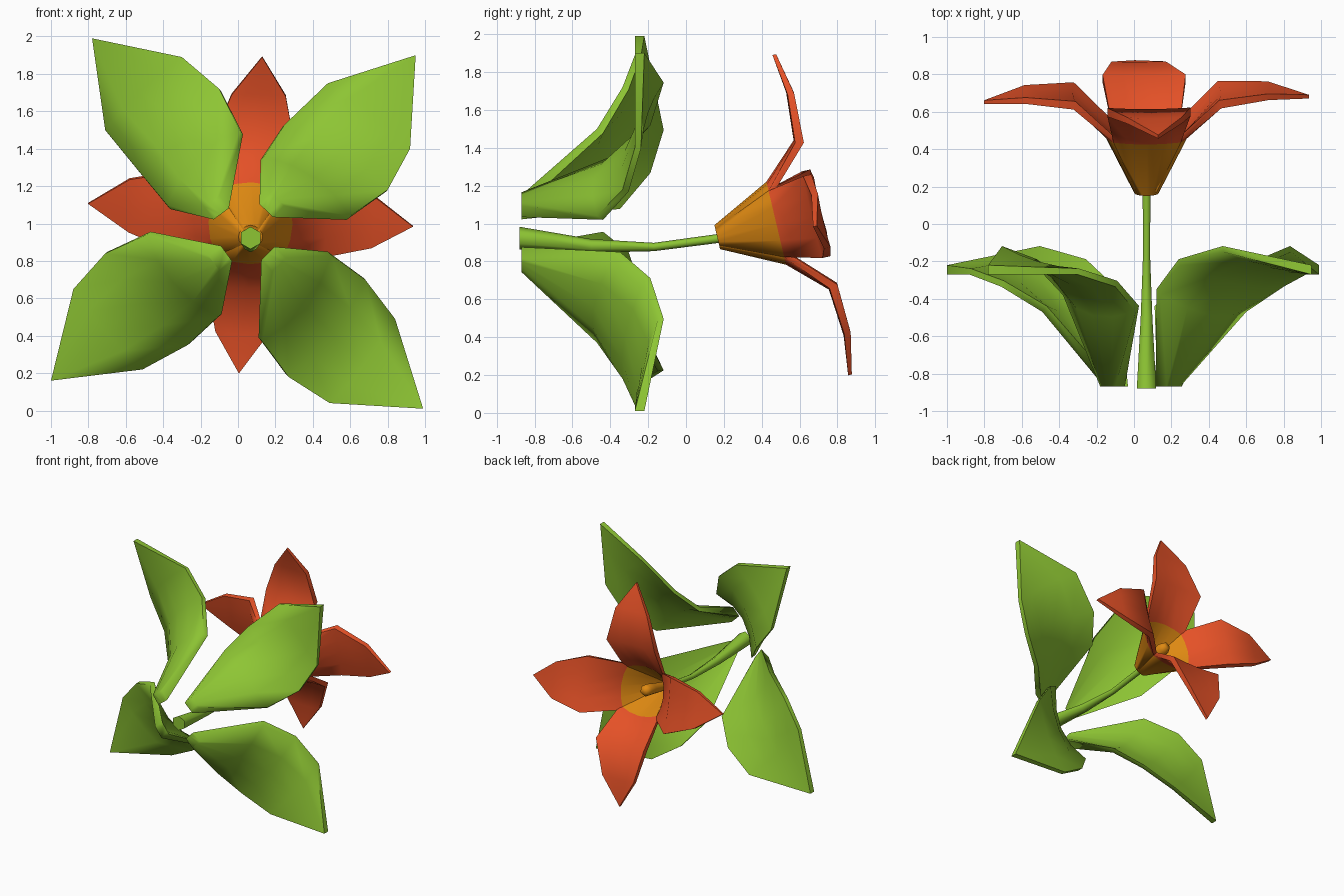
import bpy, bmesh, math
from mathutils import Vector as V

if "Cube" in bpy.data.objects:
    bpy.data.objects.remove(bpy.data.objects["Cube"])


def material(name, col):
    m = bpy.data.materials.new(name)
    m.diffuse_color = (*col, 1)
    m.use_nodes = True
    m.node_tree.nodes["Principled BSDF"].inputs["Base Color"].default_value = m.diffuse_color
    return m


GREEN = material("leaf green", (0.27, 0.56, 0.034))
RED = material("petal red", (0.78, 0.082, 0.02))
ORANGE = material("throat orange", (0.73, 0.25, 0.006))


def loft(name, rings, mats, rule=None, angle=75):
    """Closed skin over a list of equal rings; rule(centre) gives the material slot."""
    bm = bmesh.new()
    vs = [[bm.verts.new(p) for p in r] for r in rings]
    n = len(rings[0])
    for a, b in zip(vs, vs[1:]):
        for i in range(n):
            j = (i + 1) % n
            bm.faces.new((a[i], a[j], b[j], b[i]))
    bm.faces.new(vs[0][::-1])
    bm.faces.new(vs[-1])
    bmesh.ops.remove_doubles(bm, verts=bm.verts, dist=0.001)
    bmesh.ops.recalc_face_normals(bm, faces=bm.faces)
    if rule:
        for f in bm.faces:
            f.material_index = rule(f.calc_center_median())
    me = bpy.data.meshes.new(name)
    bm.to_mesh(me)
    bm.free()
    ob = bpy.data.objects.new(name, me)
    bpy.context.collection.objects.link(ob)
    for m in mats:
        me.materials.append(m)
    bpy.ops.object.select_all(action='DESELECT')
    ob.select_set(True)
    bpy.context.view_layer.objects.active = ob
    bpy.ops.object.shade_smooth_by_angle(angle=math.radians(angle))
    return ob


def cupped(a, m, b, off):
    """Ring across a blade: edge a, rib m, edge b, with an inner layer at off."""
    mid = (a + b) / 2
    outer = [a.lerp(b, (u + 1) / 2) + (m - mid) * (1 - u * u)
             for u in (-1, -0.5, 0, 0.5, 1)]
    return outer + [p + off for p in reversed(outer)]


# Leaves: base, tip, then three (x, z) points down the high edge and the low edge
LEAVES = {
    "leaf_upper_left": ((-0.14, 1.12), (-0.78, 1.99),
                        [(-0.38, 1.10), (-0.53, 1.28), (-0.71, 1.50)],
                        [(0.01, 1.50), (-0.10, 1.72), (-0.30, 1.89)]),
    "leaf_upper_right": ((0.21, 1.13), (0.95, 1.90),
                         [(0.14, 1.36), (0.25, 1.53), (0.48, 1.75)],
                         [(0.60, 1.04), (0.80, 1.18), (0.92, 1.40)]),
    "leaf_lower_left": ((-0.13, 0.79), (-1.00, 0.16),
                        [(-0.11, 0.50), (-0.27, 0.35), (-0.51, 0.22)],
                        [(-0.49, 0.94), (-0.71, 0.84), (-0.88, 0.65)]),
    "leaf_lower_right": ((0.22, 0.78), (0.99, 0.01),
                         [(0.50, 0.83), (0.68, 0.70), (0.84, 0.49)],
                         [(0.13, 0.37), (0.27, 0.18), (0.49, 0.04)]),
}
for name, (base, tip, ea, eb) in LEAVES.items():
    b, t = V((base[0], -0.87, base[1])), V((tip[0], -0.27, tip[1]))
    out = V((t.x - b.x, 0, t.z - b.z)).normalized()
    side = V((-out.z, 0, out.x)) * 0.05
    if (V((ea[0][0], 0, ea[0][1])) - b).dot(side) < 0:
        side = -side
    rings = [cupped(b + side, b, b - side, out * -0.085)]
    # high edge y, low edge y, rib bulge, share of thickness facing the middle
    for p, q, ya, yb, bulge, k in zip(ea, eb, (-0.38, -0.22, -0.15), (-0.47, -0.335, -0.27),
                                      (0.085, 0.06, 0.03), (0.7, 0.4, 0.2)):
        a, c = V((p[0], ya, p[1])), V((q[0], yb, q[1]))
        m = (a + c) / 2 + (out * 0.7 - V((0, 0.75, 0))) * bulge
        rings.append(cupped(a, m, c, (V((0, 0.8, 0)) - out * k) * 0.04))
    rings.append(cupped(t, t, t, V((0, 0.05, 0))))
    loft(name, rings, [GREEN])

# Stem: tapered six-sided tube
stem = []
for y, z, r in ((-0.88, 0.923, 0.06), (-0.5, 0.882, 0.036),
                (-0.17, 0.876, 0.022), (0.2, 0.925, 0.024)):
    stem.append([V((0.067 + r * math.sin(math.pi * i / 3), y,
                    z + r * math.cos(math.pi * i / 3))) for i in range(6)])
loft("stem", stem, [GREEN])

# Flower frame: tilted axis, up and right directions
O = V((0.067, 0.165, 0.928))
A = V((0, 0.973, 0.23))
U = V((0.02, -0.23, 0.973)).normalized()
R = V((1, 0.005, -0.02)).normalized()

# Petals: rib height, rib radius, edge height, edge radius, half width,
# sideways swirl, (thickness along axis, along radius)
PETAL = [(0.00, 0.065, 0.00, 0.045, 0.045, 0.00, (0.01, -0.03)),
         (0.32, 0.225, 0.32, 0.180, 0.180, 0.00, (0.01, -0.03)),
         (0.51, 0.405, 0.515, 0.395, 0.222, 0.005, (0.045, -0.01)),
         (0.53, 0.66, 0.535, 0.65, 0.145, 0.03, (0.035, 0.00)),
         (0.505, 0.87, 0.505, 0.87, 0.000, 0.045, (0.02, 0.00))]


def throat(c):
    return 1 if (c - O).dot(A) < 0.325 else 0


for name, d, s in (("petal_top", U, R), ("petal_right", R, -U),
                   ("petal_bottom", -U, -R), ("petal_left", -R, U)):
    rings = []
    for h, r, he, re, w, c, (th, tr) in PETAL:
        o = O + s * c
        edge = o + A * he + d * re
        rings.append(cupped(edge + s * w, o + A * h + d * r, edge - s * w,
                            A * th + d * tr))
    loft(name, rings, [RED, ORANGE], throat)

# Pistil in the throat
rings = [[O + A * h + (U * math.cos(k * math.pi / 3) + R * math.sin(k * math.pi / 3)) * r
          for k in range(6)]
         for h, r in ((0.0, 0.035), (0.20, 0.045), (0.27, 0.05), (0.31, 0.03))]
loft("pistil", rings, [ORANGE])
